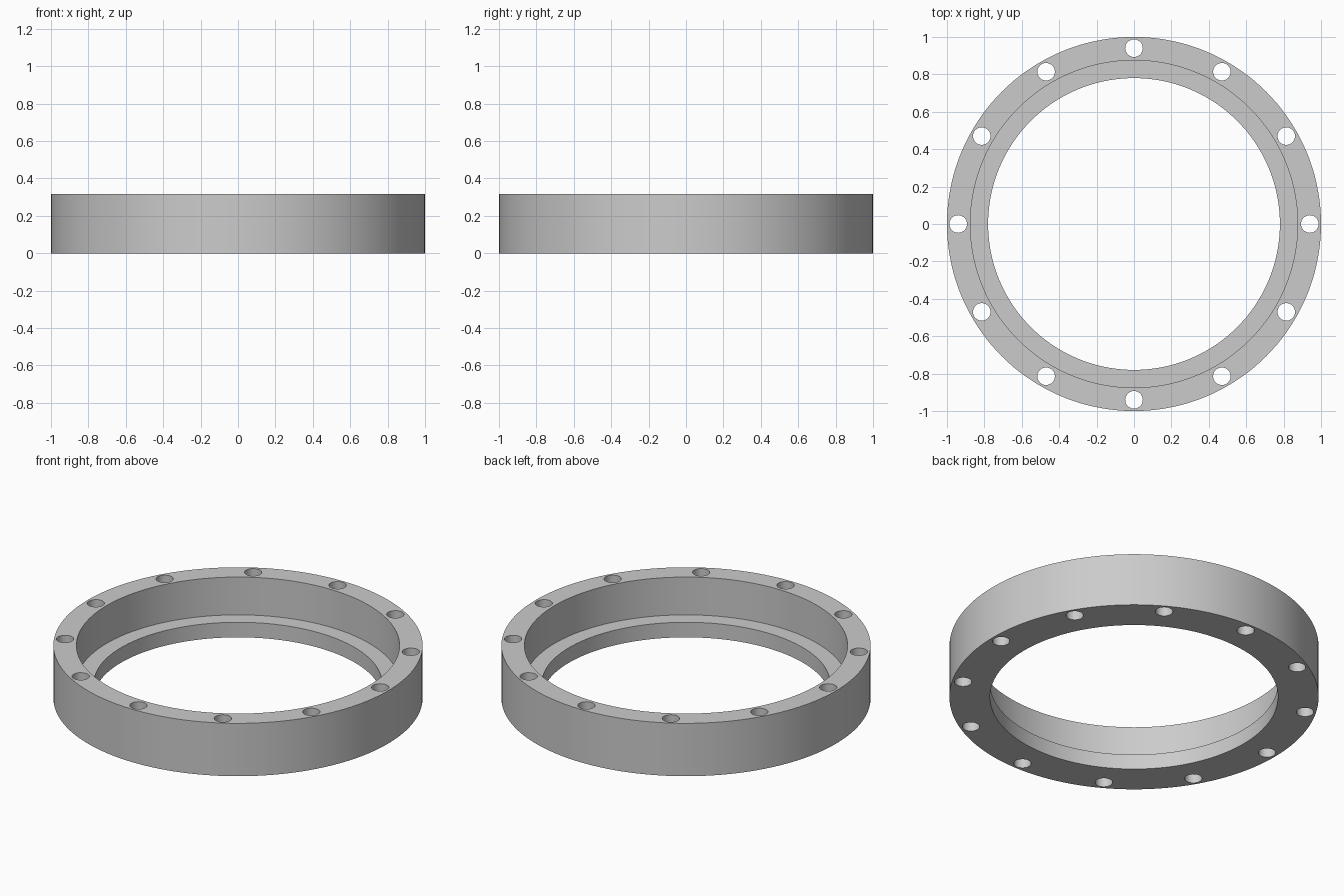
import bpy
import bmesh
from math import cos, sin, pi, radians
from mathutils import Matrix, Vector

HEIGHT = 0.316
BOLT_COUNT = 12
BOLT_CIRCLE = 0.94
BOLT_RADIUS = 0.047
SEGMENTS = 144

old = bpy.data.objects.get("Cube")
if old:
    bpy.data.objects.remove(old, do_unlink=True)

# Plain grey metal
grey = bpy.data.materials.new("grey_metal")
grey.use_nodes = True
colour = (0.6, 0.6, 0.6, 1)
grey.diffuse_color = colour
for node in grey.node_tree.nodes:
    if node.type == 'BSDF_PRINCIPLED':
        node.inputs["Base Color"].default_value = colour


def make_object(name, bm):
    bmesh.ops.recalc_face_normals(bm, faces=bm.faces)
    mesh = bpy.data.meshes.new(name)
    bm.to_mesh(mesh)
    bm.free()
    mesh.materials.append(grey)
    obj = bpy.data.objects.new(name, mesh)
    bpy.context.collection.objects.link(obj)
    return obj


def lathe(name, profile):
    """Revolve a closed (radius, height) profile around z."""
    bm = bmesh.new()
    rings = []
    for i in range(SEGMENTS):
        a = 2 * pi * i / SEGMENTS
        rings.append([bm.verts.new((r * cos(a), r * sin(a), z)) for r, z in profile])
    n = len(profile)
    for i, ring in enumerate(rings):
        after = rings[(i + 1) % SEGMENTS]
        for j in range(n):
            k = (j + 1) % n
            bm.faces.new((ring[j], after[j], after[k], ring[k]))
    return make_object(name, bm)


# Ring body with an inner ledge near the bottom
ring = lathe("flange_ring", [
    (0.78, 0), (1, 0), (1, HEIGHT),
    (0.875, HEIGHT), (0.875, 0.09), (0.78, 0.09),
])

# Circle of bolt hole cutters
bm = bmesh.new()
for i in range(BOLT_COUNT):
    a = 2 * pi * i / BOLT_COUNT
    place = Matrix.Translation(Vector((BOLT_CIRCLE * cos(a), BOLT_CIRCLE * sin(a), HEIGHT / 2)))
    bmesh.ops.create_cone(bm, cap_ends=True, segments=32, radius1=BOLT_RADIUS,
                          radius2=BOLT_RADIUS, depth=HEIGHT * 2, matrix=place)
cutter = make_object("bolt_hole_cutter", bm)
cutter.hide_render = True

# Drill the holes, then discard the cutter
drill = ring.modifiers.new("bolt_holes", 'BOOLEAN')
drill.operation = 'DIFFERENCE'
drill.solver = 'EXACT'
drill.object = cutter
bpy.ops.object.select_all(action='DESELECT')
ring.select_set(True)
bpy.context.view_layer.objects.active = ring
bpy.ops.object.modifier_apply(modifier=drill.name)
bpy.data.objects.remove(cutter, do_unlink=True)

# Smooth curved walls, crisp rims
bpy.ops.object.shade_smooth_by_angle(angle=radians(30))
